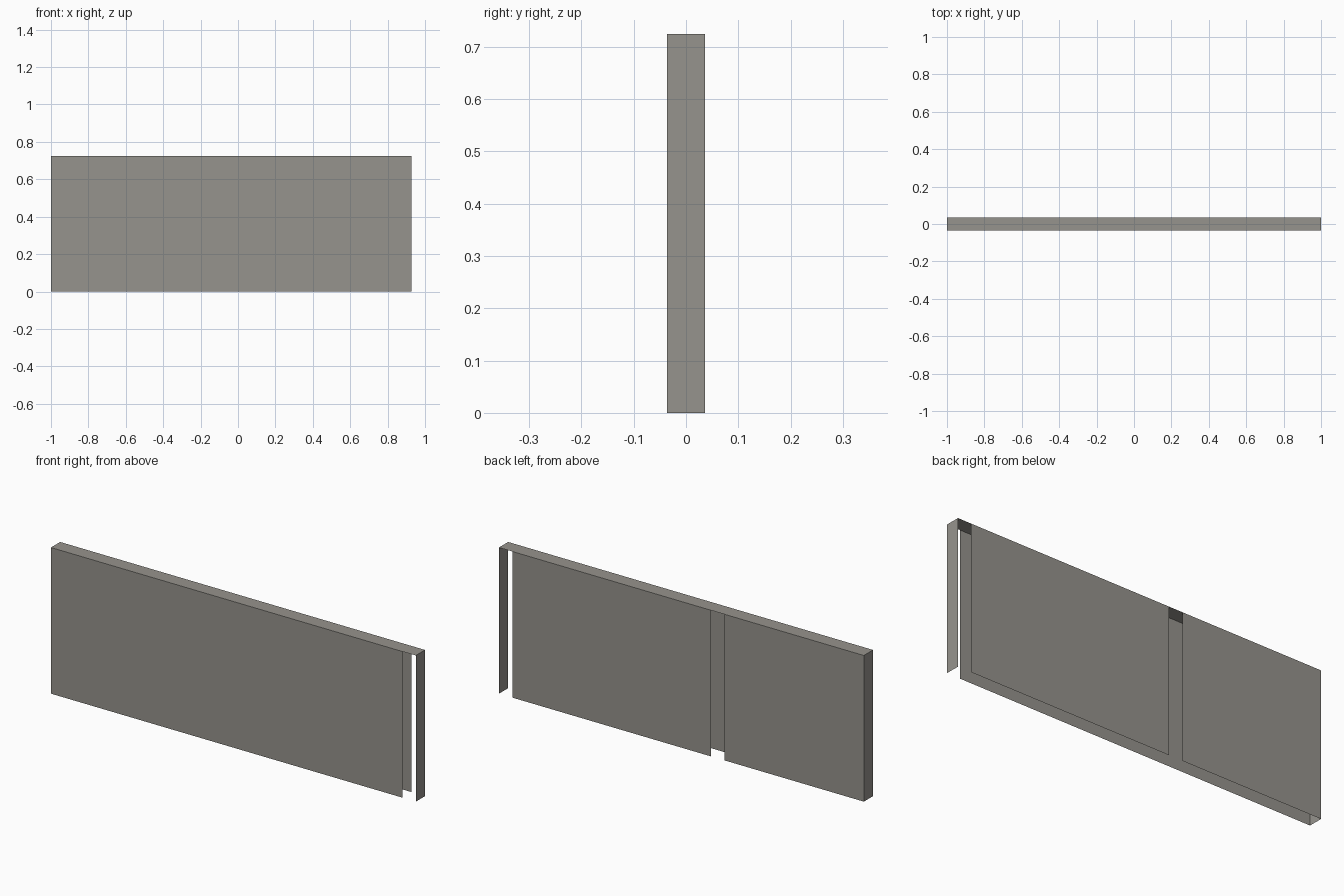
import bpy

if "Cube" in bpy.data.objects:
    bpy.data.objects.remove(bpy.data.objects["Cube"])

X, Y, H = 1.0, 0.036, 0.724   # half length, half thickness, height
SLOT = 0.927                  # open slot from here to the right end

grey = bpy.data.materials.new("warm grey")
grey.diffuse_color = (0.305, 0.292, 0.266, 1)
grey.use_nodes = True
grey.node_tree.nodes["Principled BSDF"].inputs["Base Color"].default_value = grey.diffuse_color


def sheet(name, corners):
    """One flat sheet, corners counter-clockwise seen from outside."""
    mesh = bpy.data.meshes.new(name)
    mesh.from_pydata(corners, [], [(0, 1, 2, 3)])
    mesh.materials.append(grey)
    obj = bpy.data.objects.new(name, mesh)
    bpy.context.collection.objects.link(obj)


def upright(name, a, b):
    """Full-height sheet standing on the ground line a to b."""
    sheet(name, [(*a, 0), (*b, 0), (*b, H), (*a, H)])


# Long front skin
upright("front_panel", (-X, -Y), (SLOT, -Y))

# Two back skins with an open slot between them
upright("back_panel_right", (SLOT, Y), (-0.163, Y))
upright("back_panel_left", (-0.237, Y), (-X, Y))

# End caps
upright("right_end", (X, -Y), (X, Y))
upright("left_end", (-X, Y), (-X, -Y))

# Top cap; the underside stays open
sheet("top_cap", [(-X, -Y, H), (X, -Y, H), (X, Y, H), (-X, Y, H)])
